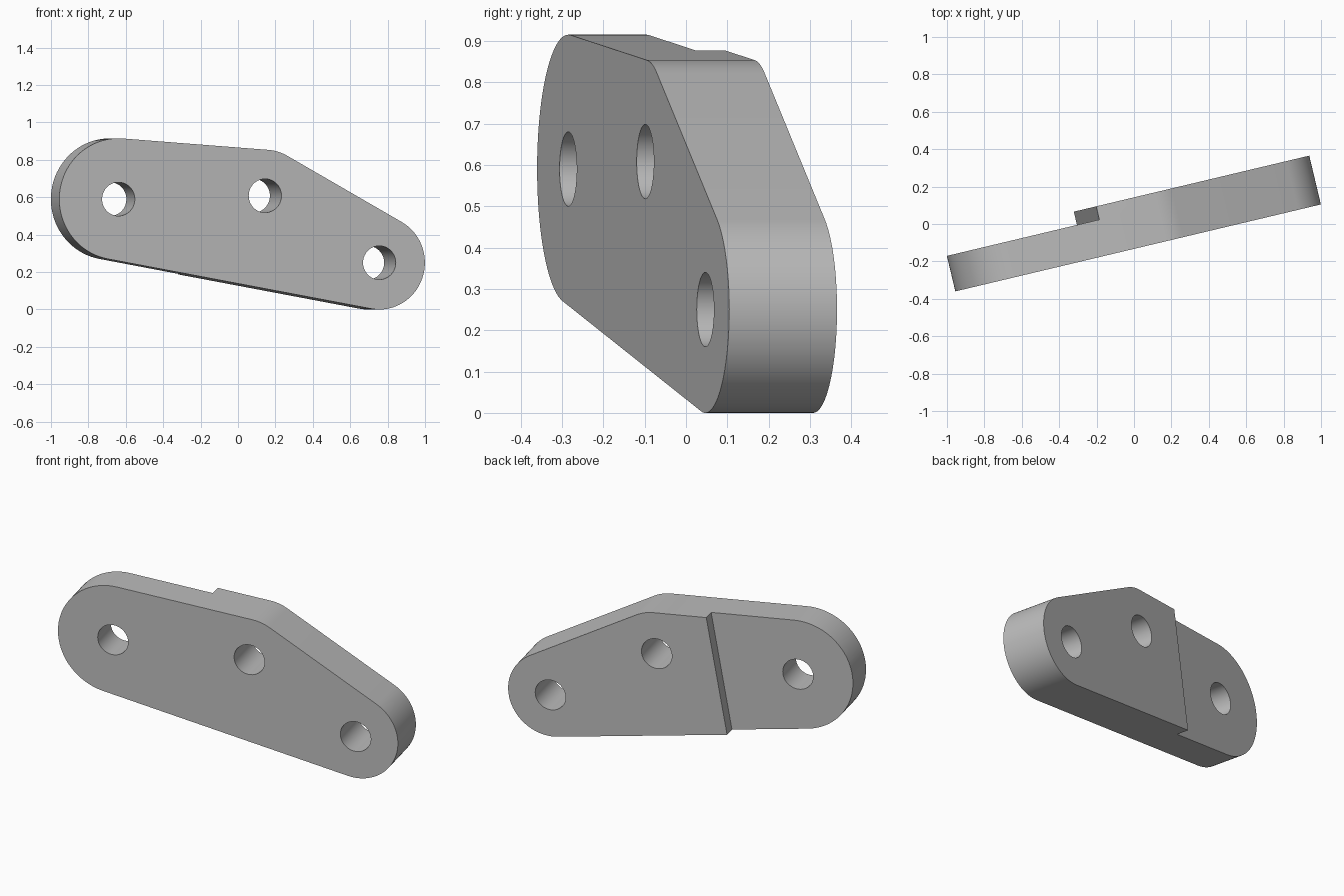
import bpy, bmesh, math
from mathutils import Vector

cube = bpy.data.objects.get("Cube")
if cube:
    bpy.data.objects.remove(cube, do_unlink=True)

THICK, THIN, HOLE = 0.268, 0.195, 0.09
# Bosses as (centre, outer radius), listed counter-clockwise
BOSSES = [(Vector((-0.657, 0.59)), 0.325),
          (Vector((0.777, 0.25)), 0.25),
          (Vector((0.149, 0.608)), 0.246)]


def prism(name, outline, y0, y1):
    """Extrude an outline in the XZ plane from y0 to y1."""
    bm = bmesh.new()
    face = bm.faces.new([bm.verts.new((p[0], y0, p[1])) for p in outline])
    ext = bmesh.ops.extrude_face_region(bm, geom=[face])
    verts = [v for v in ext["geom"] if isinstance(v, bmesh.types.BMVert)]
    bmesh.ops.translate(bm, verts=verts, vec=(0, y1 - y0, 0))
    bmesh.ops.recalc_face_normals(bm, faces=bm.faces)
    mesh = bpy.data.meshes.new(name)
    bm.to_mesh(mesh)
    bm.free()
    obj = bpy.data.objects.new(name, mesh)
    bpy.context.collection.objects.link(obj)
    return obj


def arc(centre, radius, a0, a1, steps):
    angles = [a0 + (a1 - a0) * i / steps for i in range(steps + 1)]
    return [centre + radius * Vector((math.cos(a), math.sin(a))) for a in angles]


def tangent_angle(a, b):
    """Direction of the outward normal of the line touching both bosses."""
    d = b[0] - a[0]
    return math.atan2(d.y, d.x) - math.acos((a[1] - b[1]) / d.length)


# Outline: arcs round the bosses joined by tangent lines
outline = []
for i, boss in enumerate(BOSSES):
    a0 = tangent_angle(BOSSES[i - 1], boss)
    a1 = tangent_angle(boss, BOSSES[(i + 1) % 3])
    sweep = (a1 - a0) % math.tau
    outline += arc(*boss, a0, a0 + sweep, max(6, round(sweep / math.radians(4))))
plate = prism("link_plate", outline, 0, THICK)

# Cutters: three bolt holes and the slanted step in the back
cutters = []
for centre, _ in BOSSES:
    circle = arc(centre, HOLE, 0, math.tau, 64)[:-1]
    cutters.append(prism("hole_cutter", circle, -0.1, THICK + 0.1))
top, bottom = Vector((-0.144, 0.876)), Vector((-0.267, 0.188))
slope = top - bottom
step = [bottom - slope, top + slope, (-2, 2), (-2, -1)]
cutters.append(prism("step_cutter", step, THIN, THICK + 0.1))

for cutter in cutters:
    cutter.hide_render = True
    mod = plate.modifiers.new("cut", "BOOLEAN")
    mod.operation, mod.solver, mod.object = "DIFFERENCE", "EXACT", cutter
bpy.context.view_layer.update()
cut = bpy.data.meshes.new_from_object(
    plate.evaluated_get(bpy.context.evaluated_depsgraph_get()))
plate.modifiers.clear()
plate.data = cut
for cutter in cutters:
    bpy.data.objects.remove(cutter, do_unlink=True)

# Turn the plate into place
plate.location = (0, -0.133, 0)
plate.rotation_euler.z = math.radians(13.38)

# Plain grey
grey = bpy.data.materials.new("plain_grey")
grey.use_nodes = True
colour = (0.5, 0.5, 0.5, 1)
grey.diffuse_color = colour
grey.node_tree.nodes["Principled BSDF"].inputs["Base Color"].default_value = colour
plate.data.materials.clear()
plate.data.materials.append(grey)

bpy.ops.object.select_all(action="DESELECT")
plate.select_set(True)
bpy.context.view_layer.objects.active = plate
bpy.ops.object.shade_smooth_by_angle(angle=math.radians(30))
